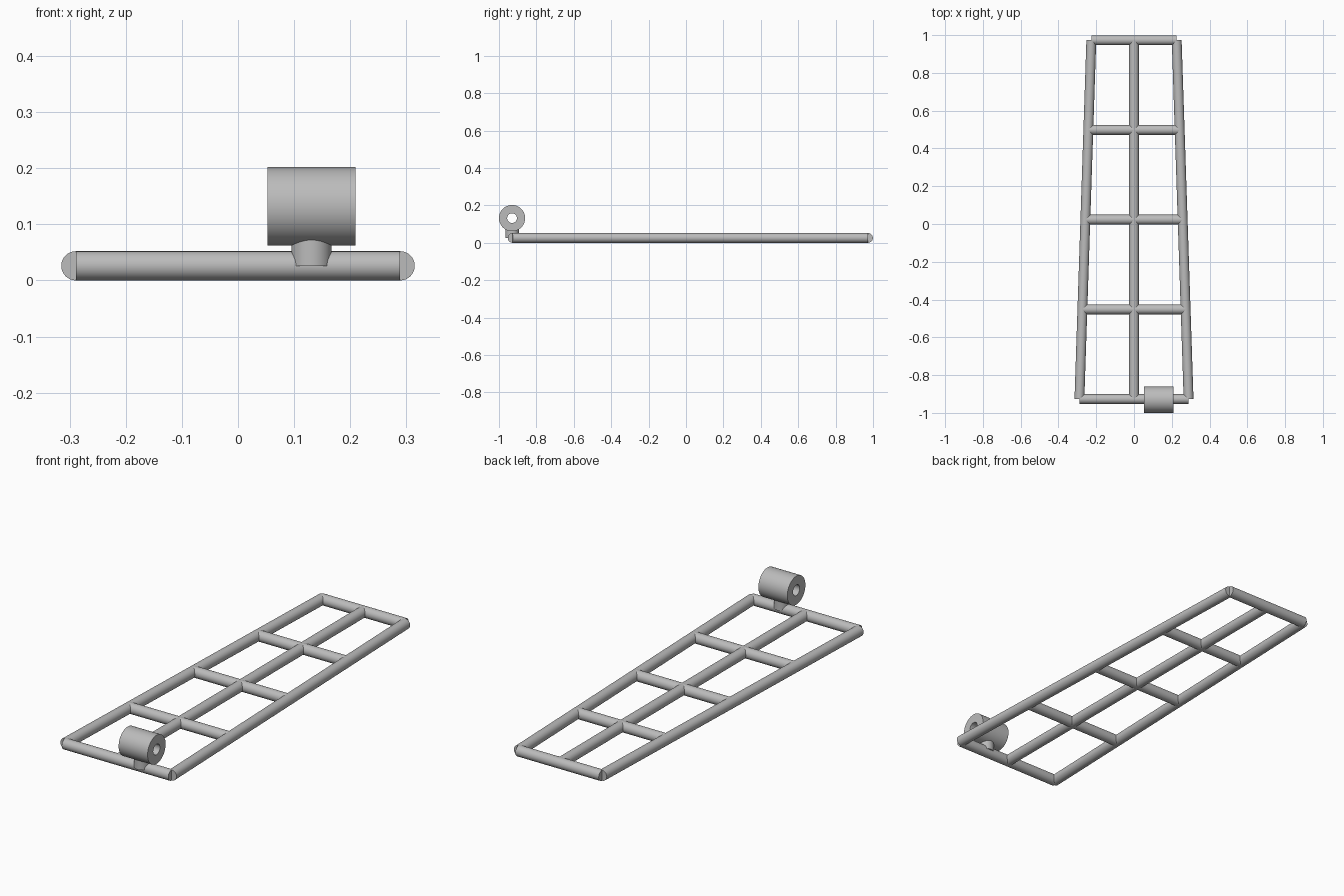
import bpy
import math
from mathutils import Vector

cube = bpy.data.objects.get("Cube")
if cube:
    bpy.data.objects.remove(cube, do_unlink=True)

R = 0.026                      # tube radius, also the height of the tube axes
FRONT, BACK = -0.927, 0.973    # end crossbar positions
FRONT_X, BACK_X = 0.289, 0.226

grey = bpy.data.materials.new("steel grey")
grey.use_nodes = True
colour = (0.5, 0.5, 0.5, 1)
grey.diffuse_color = colour
grey.node_tree.nodes["Principled BSDF"].inputs["Base Color"].default_value = colour


def tube(name, start, end, radius=R, sides=48):
    """Capped cylinder between two points."""
    a, b = Vector(start), Vector(end)
    bpy.ops.mesh.primitive_cylinder_add(vertices=sides, radius=radius, depth=(b - a).length,
                                        location=(a + b) / 2,
                                        rotation=(b - a).to_track_quat('Z', 'Y').to_euler())
    ob = bpy.context.object
    ob.name = name
    ob.data.materials.append(grey)
    bpy.ops.object.shade_smooth_by_angle(angle=math.radians(35))
    return ob


# Tapering side rails and centre rail
for side, label in ((1, "left"), (-1, "right")):
    tube(label + "_rail", (side * FRONT_X, FRONT, R), (side * BACK_X, BACK, R))
tube("centre_rail", (0, FRONT, R), (0, BACK, R))

# Evenly spaced crossbars, the end ones reaching the rail axes
for i in range(5):
    t = i / 4
    y = FRONT + (BACK - FRONT) * t
    half = FRONT_X + (BACK_X - FRONT_X) * t
    tube(f"crossbar_{i + 1}", (-half, y, R), (half, y, R))

# Hinge post standing on the front crossbar
HX, HY, HZ = 0.131, -0.93, 0.132
tube("hinge_post", (HX, HY, R), (HX, HY, 0.085), 0.036)

# Hollow hinge barrel: ring profile spun around a sideways axis
profile = [(-0.0785, 0.07), (0.0785, 0.07), (0.0785, 0.026), (-0.0785, 0.026)]
steps, n = 64, len(profile)
verts, faces = [], []
for s in range(steps):
    a = 2 * math.pi * s / steps
    verts += [(x, r * math.cos(a), r * math.sin(a)) for x, r in profile]
    for k in range(n):
        nxt, k2 = (s + 1) % steps, (k + 1) % n
        faces.append((s * n + k, s * n + k2, nxt * n + k2, nxt * n + k))
mesh = bpy.data.meshes.new("hinge_barrel")
mesh.from_pydata(verts, [], faces)
mesh.materials.append(grey)
barrel = bpy.data.objects.new("hinge_barrel", mesh)
barrel.location = (HX, HY, HZ)
bpy.context.collection.objects.link(barrel)
bpy.ops.object.select_all(action='DESELECT')
barrel.select_set(True)
bpy.context.view_layer.objects.active = barrel
bpy.ops.object.mode_set(mode='EDIT')
bpy.ops.mesh.select_all(action='SELECT')
bpy.ops.mesh.normals_make_consistent(inside=False)
bpy.ops.object.mode_set(mode='OBJECT')
bpy.ops.object.shade_smooth_by_angle(angle=math.radians(35))
